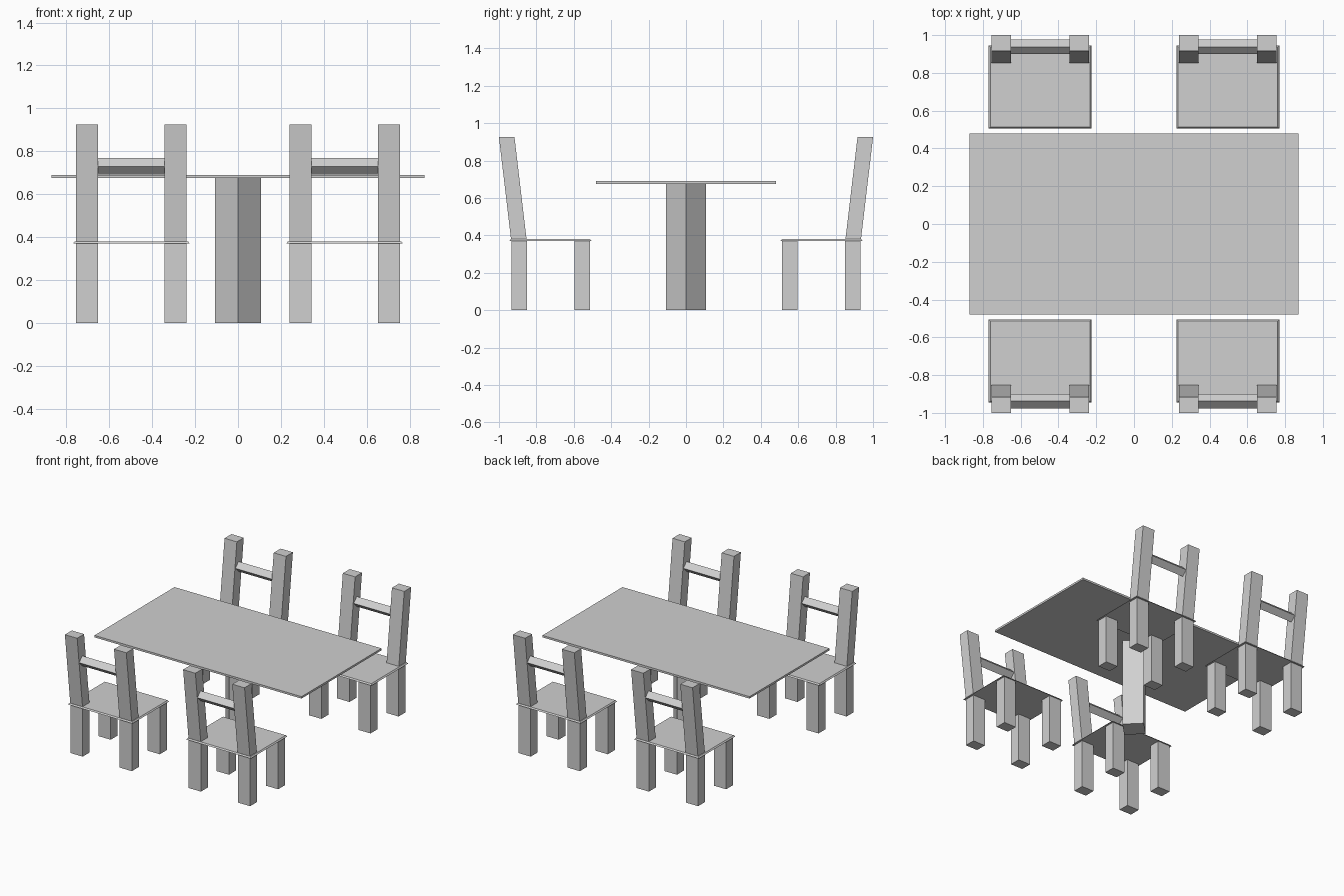
import bpy
import bmesh
from math import pi, radians
from mathutils import Matrix, Vector

default_cube = bpy.data.objects.get("Cube")
if default_cube:
    bpy.data.objects.remove(default_cube, do_unlink=True)

grey = bpy.data.materials.new("light grey")
grey.use_nodes = True
colour = (0.63, 0.63, 0.63, 1)
grey.diffuse_color = colour
grey.node_tree.nodes["Principled BSDF"].inputs["Base Color"].default_value = colour


def block_mesh(name, low, high, lean=0, inset=0, roll=None):
    """Box between two corners; its top may lean in y or be inset, or it may roll about an axis."""
    low, high = Vector(low), Vector(high)
    centre, size = (low + high) / 2, high - low
    bm = bmesh.new()
    bmesh.ops.create_cube(bm, size=1)
    for v in bm.verts:
        top = v.co.z > 0
        v.co = v.co * size
        if top:
            v.co.x -= inset * (1 if v.co.x > 0 else -1)
            v.co.y -= inset * (1 if v.co.y > 0 else -1)
            v.co.y += lean
    if roll:
        bm.transform(Matrix.Rotation(radians(45), 4, roll))
    bm.transform(Matrix.Translation(centre))
    mesh = bpy.data.meshes.new(name)
    bm.to_mesh(mesh)
    bm.free()
    mesh.materials.append(grey)
    return mesh


def place(name, mesh, x=0, turn=0):
    obj = bpy.data.objects.new(name, mesh)
    obj.location.x = x
    obj.rotation_euler.z = turn
    bpy.context.collection.objects.link(obj)


# Table: thin top on a square pedestal turned by 45 degrees
place("table_top", block_mesh("table_top", (-0.87, -0.48, 0.675), (0.87, 0.48, 0.69)))
side = 0.075
place("table_pedestal", block_mesh("table_pedestal", (-side, -side, 0), (side, side, 0.676), roll="Z"))

# Chair parts, centred on x and sitting on the +y side of the table
inner, outer = 0.155, 0.258
seat_z, seat_top = 0.37, 0.38
parts = {
    "seat": block_mesh("seat", (-0.272, 0.505, seat_z), (0.272, 0.945, seat_top), inset=0.008),
    "back_rail": block_mesh("back_rail", (-inner, 0.911, 0.703), (inner, 0.965, 0.757), roll="X"),
}
for label, a, b in (("left", inner, outer), ("right", -outer, -inner)):
    parts[label + "_front_leg"] = block_mesh("front_leg", (a, 0.513, 0), (b, 0.597, seat_z))
    parts[label + "_back_leg"] = block_mesh("back_leg", (a, 0.85, 0), (b, 0.933, seat_z))
    parts[label + "_back_post"] = block_mesh("back_post", (a, 0.852, 0.375), (b, 0.935, 0.925), lean=0.065)

# Four chairs, two on each long side
for row, turn in (("rear", 0), ("front", pi)):
    for column, x in (("left", 0.497), ("right", -0.497)):
        for part, mesh in parts.items():
            place(f"{row}_{column}_chair_{part}", mesh, x, turn)
